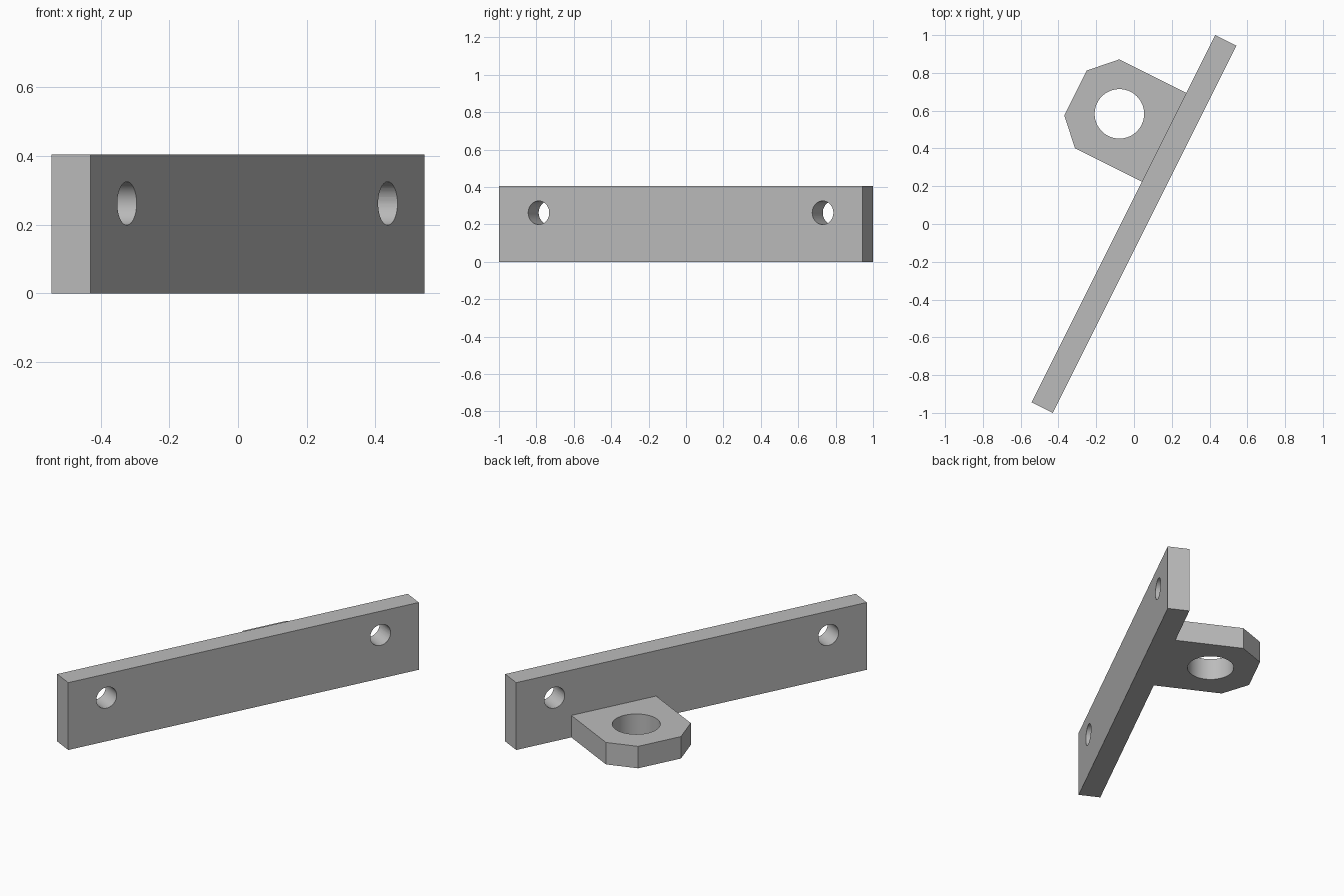
import bpy, bmesh, math
from mathutils import Matrix

cube = bpy.data.objects.get("Cube")
if cube:
    bpy.data.objects.remove(cube, do_unlink=True)

LENGTH, THICK, HEIGHT = 2.173, 0.126, 0.405
LUG_THICK = 0.132
TURN = Matrix.Rotation(math.atan2(2, 1), 4, 'Z')

grey = bpy.data.materials.new("plain grey")
grey.use_nodes = True
COLOUR = (0.5, 0.5, 0.5, 1)
grey.diffuse_color = COLOUR
grey.node_tree.nodes["Principled BSDF"].inputs["Base Color"].default_value = COLOUR


def prism(name, outline, height):
    """Extrude a flat outline upward from the ground."""
    bm = bmesh.new()
    face = bm.faces.new([bm.verts.new((x, y, 0)) for x, y in outline])
    top = bmesh.ops.extrude_face_region(bm, geom=[face])["geom"]
    bmesh.ops.translate(bm, vec=(0, 0, height),
                        verts=[v for v in top if isinstance(v, bmesh.types.BMVert)])
    bmesh.ops.recalc_face_normals(bm, faces=bm.faces)
    mesh = bpy.data.meshes.new(name)
    bm.to_mesh(mesh)
    bm.free()
    mesh.materials.append(grey)
    obj = bpy.data.objects.new(name, mesh)
    obj.matrix_world = TURN
    bpy.context.collection.objects.link(obj)
    return obj


def drill(target, name, radius, place, tilt=0):
    """Cut a round hole through the target with a hidden cylinder."""
    bpy.ops.mesh.primitive_cylinder_add(vertices=64, radius=radius, depth=0.5)
    cutter = bpy.context.object
    cutter.name = name
    cutter.data.materials.append(grey)
    cutter.matrix_world = TURN @ Matrix.Translation(place) @ Matrix.Rotation(tilt, 4, 'X')
    cutter.hide_render = True
    cutter.hide_set(True)
    mod = target.modifiers.new(name, 'BOOLEAN')
    mod.operation = 'DIFFERENCE'
    mod.solver = 'EXACT'
    mod.object = cutter
    bpy.context.view_layer.update()
    bpy.ops.object.select_all(action='DESELECT')
    target.select_set(True)
    bpy.context.view_layer.objects.active = target
    bpy.ops.object.modifier_apply(modifier=name)
    bpy.data.objects.remove(cutter, do_unlink=True)
    bpy.ops.object.shade_smooth_by_angle(angle=math.radians(25))


# Upright mounting bar with a bolt hole near each end
a, b = LENGTH / 2, THICK / 2
bar = prism("mounting_bar", [(-a, -b), (a, -b), (a, b), (-a, b)], HEIGHT)
for side in (-1, 1):
    drill(bar, "bolt_hole", 0.063, (side * 0.849, 0, 0.262), math.pi / 2)

# Flat lug with chamfered corners and a large vertical hole
mid, half, nose = 0.482, 0.263, 0.133
right_side = [(half, b), (half, 0.459), (nose, 0.587)]
left_side = [(-x, y) for x, y in reversed(right_side)]
lug = prism("lug", [(mid + x, y) for x, y in right_side + left_side], LUG_THICK)
drill(lug, "pin_hole", 0.131, (mid + 0.005, 0.33, LUG_THICK / 2))
